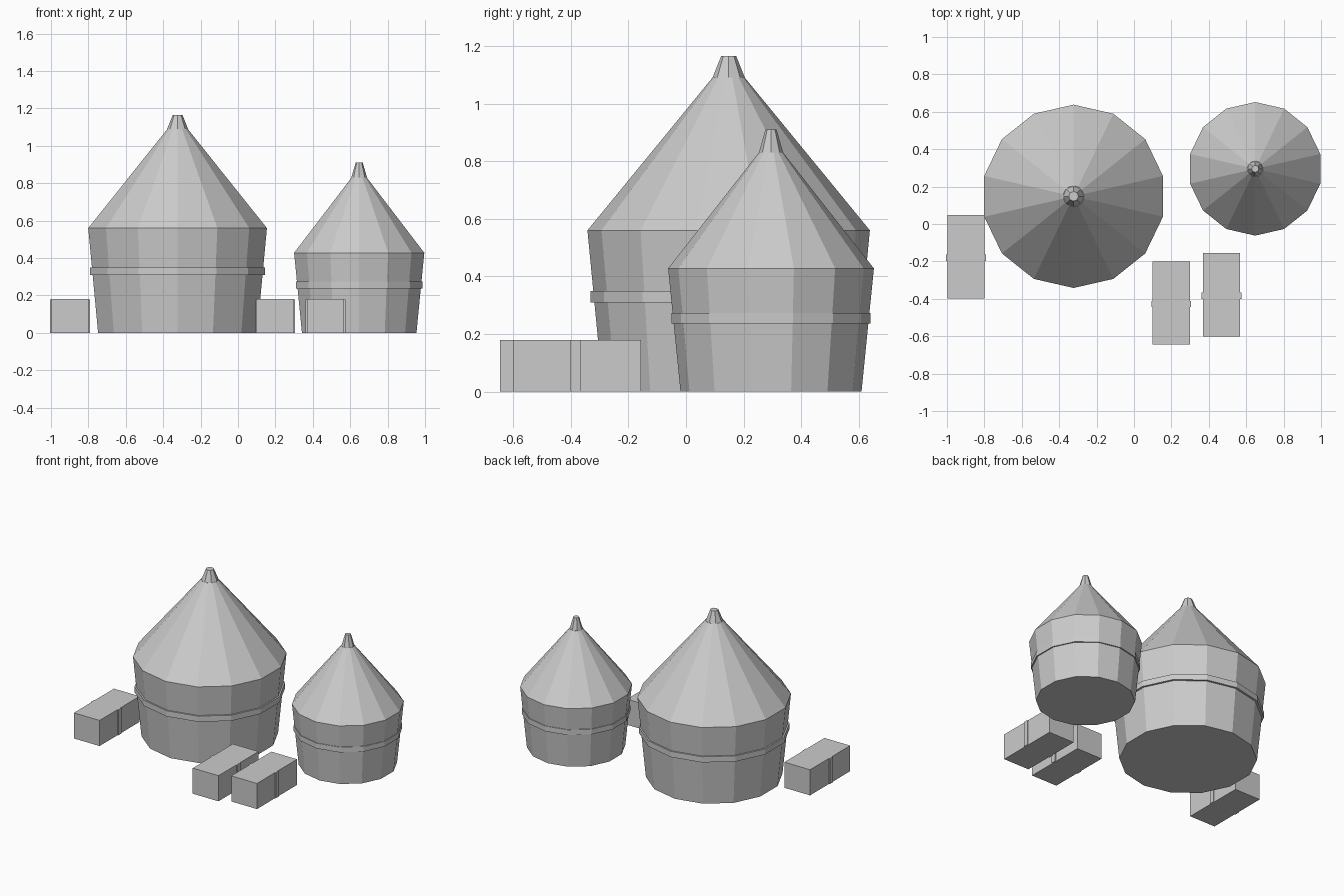
import bpy, bmesh, math

cube = bpy.data.objects.get("Cube")
if cube:
    bpy.data.objects.remove(cube, do_unlink=True)

GREY = (0.6, 0.6, 0.6, 1)
straw = bpy.data.materials.new("straw grey")
straw.use_nodes = True
straw.diffuse_color = GREY
straw.node_tree.nodes["Principled BSDF"].inputs["Base Color"].default_value = GREY


def finish(name, bm):
    bmesh.ops.recalc_face_normals(bm, faces=bm.faces)
    mesh = bpy.data.meshes.new(name)
    bm.to_mesh(mesh)
    bm.free()
    mesh.materials.append(straw)
    obj = bpy.data.objects.new(name, mesh)
    bpy.context.collection.objects.link(obj)
    return obj


def lathe(name, centre, profile, sides):
    """Flat-sided solid of revolution with one corner pointing to the back."""
    bm = bmesh.new()
    rings = []
    for r, z in profile:
        ring = []
        for i in range(sides):
            a = math.tau * i / sides
            ring.append(bm.verts.new((r * math.sin(a), r * math.cos(a), z)))
        rings.append(ring)
    for low, high in zip(rings, rings[1:]):
        for i in range(sides):
            j = (i + 1) % sides
            bm.faces.new((low[i], low[j], high[j], high[i]))
    bm.faces.new(rings[0])
    bm.faces.new(rings[-1])
    finish(name, bm).location = (*centre, 0)


def box(name, centre, size):
    bm = bmesh.new()
    bmesh.ops.create_cube(bm, size=1)
    bmesh.ops.scale(bm, vec=size, verts=bm.verts)
    finish(name, bm).location = centre


def haystack(name, centre, base_r, eave, strap_r, strap_z, neck, top):
    # Tapered body and conical crown
    lathe(name + "_stack", centre, [(base_r, 0), eave, neck], 14)
    # Binding strap
    lathe(name + "_strap", centre, [(strap_r, z) for z in strap_z], 14)
    # Tied tuft at the peak
    lathe(name + "_tuft", centre, [neck, top], 8)


haystack("large", (-0.323, 0.148), 0.436, (0.49, 0.56), 0.48, (0.31, 0.35),
         (0.056, 1.09), (0.026, 1.165))
haystack("small", (0.648, 0.295), 0.314, (0.357, 0.428), 0.346, (0.237, 0.274),
         (0.042, 0.83), (0.019, 0.91))

# Rectangular bales, each with a thin strap round the sides
WIDTH, LENGTH, HEIGHT = 0.2, 0.445, 0.18
for label, x, y in (("right", -0.898, -0.175), ("middle", 0.2, -0.423), ("left", 0.468, -0.378)):
    box(label + "_bale", (x, y, HEIGHT / 2), (WIDTH, LENGTH, HEIGHT))
    box(label + "_bale_strap", (x, y - 0.005, HEIGHT / 2),
        (WIDTH + 0.012, 0.034, HEIGHT - 0.001))
